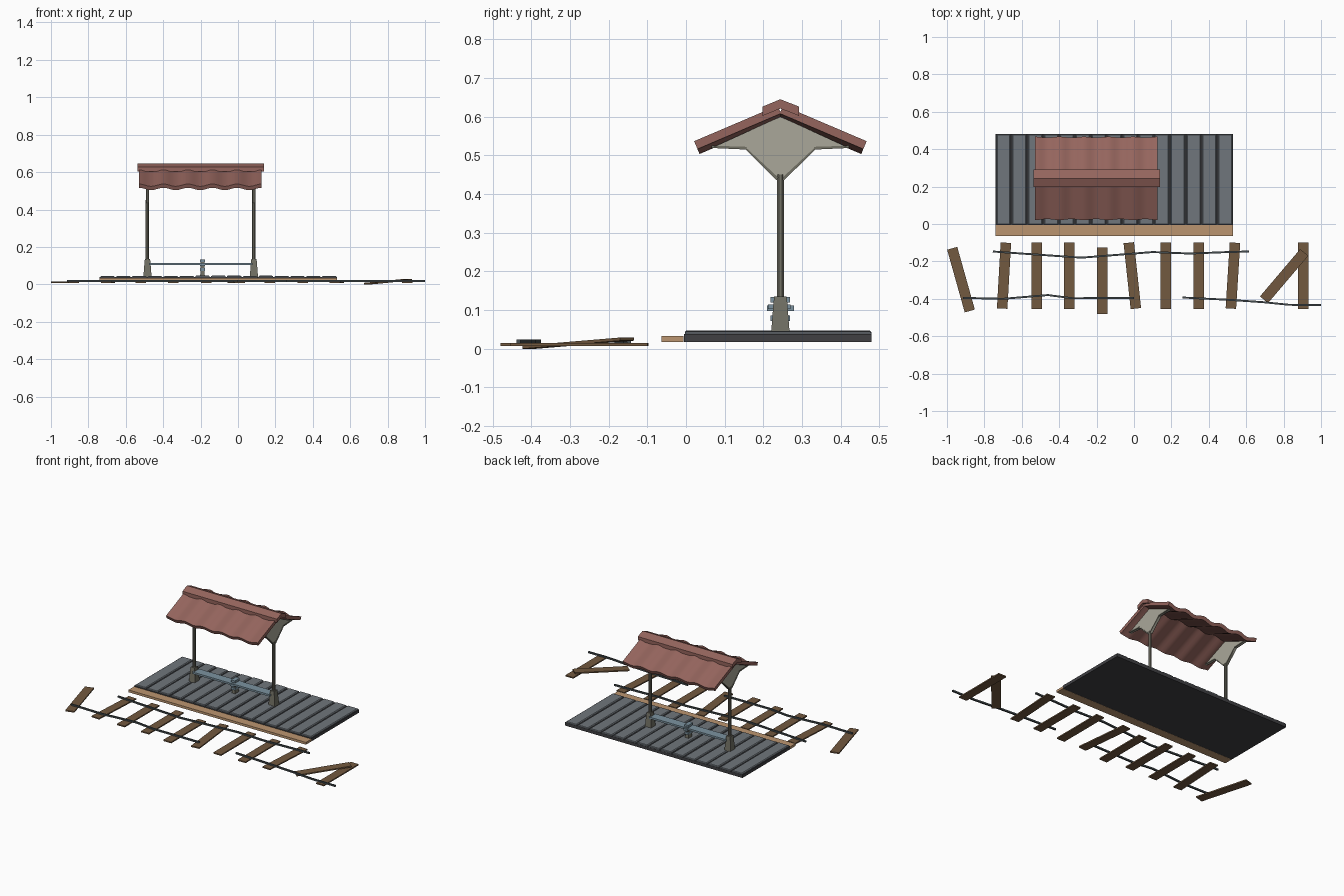
import bpy, bmesh, math, random
from mathutils import Vector

if "Cube" in bpy.data.objects:
    bpy.data.objects.remove(bpy.data.objects["Cube"])

random.seed(4)


def material(name, r, g, b):
    m = bpy.data.materials.new(name)
    m.diffuse_color = (r, g, b, 1)
    m.use_nodes = True
    m.node_tree.nodes["Principled BSDF"].inputs["Base Color"].default_value = m.diffuse_color
    return m


DARK = material("dark_base", 0.05, 0.05, 0.055)
SLATE = material("slate_planks", 0.16, 0.18, 0.20)
TAN = material("tan_edge", 0.50, 0.30, 0.16)
WOOD = material("old_wood", 0.17, 0.10, 0.05)
RAIL = material("rail_steel", 0.06, 0.075, 0.08)
ROOF = material("roof_red", 0.30, 0.13, 0.11)
PANEL = material("pale_panel", 0.40, 0.39, 0.32)
POST = material("post_olive", 0.17, 0.165, 0.13)
BENCH = material("bench_blue", 0.20, 0.29, 0.35)


def loft(name, rings, mat):
    """Closed solid through matching rings of points."""
    bm = bmesh.new()
    rows = [[bm.verts.new(p) for p in ring] for ring in rings]
    n = len(rows[0])
    for a, b in zip(rows, rows[1:]):
        for i in range(n):
            j = (i + 1) % n
            bm.faces.new((a[i], a[j], b[j], b[i]))
    bm.faces.new(rows[0])
    bm.faces.new(rows[-1][::-1])
    bmesh.ops.recalc_face_normals(bm, faces=bm.faces)
    me = bpy.data.meshes.new(name)
    bm.to_mesh(me)
    bm.free()
    me.materials.append(mat)
    ob = bpy.data.objects.new(name, me)
    bpy.context.collection.objects.link(ob)
    return ob


def rect(x, y, z, w, d):
    return [(x - w/2, y - d/2, z), (x + w/2, y - d/2, z),
            (x + w/2, y + d/2, z), (x - w/2, y + d/2, z)]


def box(name, x0, x1, y0, y1, z0, z1, mat):
    c = ((x0 + x1)/2, (y0 + y1)/2)
    return loft(name, [rect(*c, z, x1 - x0, y1 - y0) for z in (z0, z1)], mat)


def profile_x(name, pts, x0, x1, mat):
    """Extrude a (y, z) outline along x."""
    return loft(name, [[(x, y, z) for y, z in pts] for x in (x0, x1)], mat)


def sweep(name, path, w, h, mat):
    """Rectangular bar along a path."""
    path = [Vector(p) for p in path]
    rings = []
    for i, p in enumerate(path):
        t = path[min(i + 1, len(path) - 1)] - path[max(i - 1, 0)]
        s = Vector((-t.y, t.x, 0)).normalized() * w/2
        u = Vector((0, 0, h/2))
        rings.append([p - s - u, p + s - u, p + s + u, p - s + u])
    return loft(name, rings, mat)


# Platform: dark slab, bevelled planks, front edge board
X0, X1, N = -0.74, 0.53, 15
box("platform_base", X0, X1, -0.005, 0.48, 0.018, 0.038, DARK)
pitch = (X1 - X0) / N
for i in range(N):
    x = X0 + (i + 0.5) * pitch
    top = 0.045 + random.uniform(-0.001, 0.003)
    w = pitch - 0.008
    loft("platform_plank", [rect(x, 0.238, 0.036, w, 0.482), rect(x, 0.238, top - 0.004, w, 0.482),
                            rect(x, 0.238, top, w - 0.01, 0.474)], SLATE)
box("platform_edge_board", X0, X1, -0.063, -0.006, 0.018, 0.033, TAN)

# Track ties, one of them leaning on its neighbour
ties = [(-0.972, -0.13, -0.878, -0.465), (-0.685, -0.10, -0.705, -0.452), (-0.52, -0.10, -0.52, -0.455),
        (-0.347, -0.10, -0.347, -0.455), (-0.17, -0.125, -0.17, -0.48), (-0.028, -0.10, 0.010, -0.452),
        (0.17, -0.10, 0.17, -0.455), (0.345, -0.10, 0.345, -0.455), (0.54, -0.10, 0.518, -0.452),
        (0.905, -0.10, 0.905, -0.455)]
for a, b, c, d in ties:
    sweep("track_tie", [(a, b, 0.0105), (c, d, 0.0105)], 0.056, 0.008, WOOD)
sweep("leaning_tie", [(0.91, -0.152, 0.025), (0.695, -0.405, 0.004)], 0.056, 0.008, WOOD)

# Bent rails
rails = {
    "back_rail": [(-0.755, -0.147), (-0.6, -0.158), (-0.28, -0.18), (0.1, -0.15), (0.3, -0.158),
                  (0.5, -0.15), (0.615, -0.147)],
    "front_rail_left": [(-0.915, -0.395), (-0.7, -0.4), (-0.46, -0.38), (-0.33, -0.397), (0.0, -0.395)],
    "front_rail_right": [(0.26, -0.393), (0.5, -0.405), (0.69, -0.418), (0.83, -0.432), (1.0, -0.433)]}
for name, pts in rails.items():
    sweep(name, [(x, y, 0.0185) for x, y in pts], 0.010, 0.010, RAIL)

# Posts with tapered feet and gable brackets
YC = 0.244
for x, side in ((-0.484, "left"), (0.085, "right")):
    loft(side + "_post_foot", [rect(x, YC, 0.040, 0.044, 0.048), rect(x, YC, 0.118, 0.032, 0.036),
                               rect(x, YC, 0.135, 0.028, 0.032)], POST)
    ring = [(x + 0.010 * math.cos(k*math.pi/4 + math.pi/8),
             YC + 0.010 * math.sin(k*math.pi/4 + math.pi/8)) for k in range(8)]
    loft(side + "_post", [[(a, b, z) for a, b in ring] for z in (0.13, 0.45)], POST)
    half = [(0.010, 0.436), (0.090, 0.515), (0.178, 0.519)]
    outline = [(YC + a, b) for a, b in half] + [(YC, 0.600)] + [(YC - a, b) for a, b in half[::-1]]
    profile_x(side + "_gable_panel", outline, x - 0.006, x + 0.006, PANEL)
    for s in (-1, 1):
        for (a, b), (c, d) in zip(half, half[1:]):
            profile_x(side + "_gable_rim", [(YC + s*a, b), (YC + s*c, d), (YC + s*c, d + 0.006),
                                            (YC + s*(a - 0.004), b + 0.007)], x - 0.009, x + 0.009, POST)

# Bench between the posts with a clamped centre support
box("bench_seat", -0.475, 0.077, 0.212, 0.270, 0.103, 0.115, BENCH)
loft("bench_support", [rect(-0.19, YC, z, w, d) for z, w, d in
                       ((0.040, 0.026, 0.040), (0.075, 0.020, 0.034), (0.128, 0.020, 0.034))], POST)
for z, d in ((0.072, 0.050), (0.098, 0.070), (0.120, 0.050)):
    box("bench_clamp", -0.204, -0.176, YC - d/2, YC + d/2, z, z + 0.014, BENCH)

# Corrugated roof slopes
RX0, RX1, WAVES, STEPS = -0.53, 0.126, 5, 40
run, rise = 0.216, 0.092
length = math.hypot(run, rise)
nz, ny = run / length, rise / length
for s, side in ((-1, "front"), (1, "back")):
    rings = []
    for i in range(STEPS + 1):
        f = i / STEPS
        off = 0.007 * math.cos(2 * math.pi * WAVES * f)
        lo, hi = off - 0.011, off + 0.011
        rings.append([(RX0 + f * (RX1 - RX0), YC + s * (a + ny * k), z + nz * k)
                      for a, z, k in ((run, 0.520, hi), (run, 0.520, lo), (0, 0.612, lo), (0, 0.612, hi))])
    ob = loft(side + "_roof_slope", rings, ROOF)
    bpy.context.view_layer.objects.active = ob
    ob.select_set(True)
    bpy.ops.object.shade_smooth_by_angle(angle=math.radians(30))
    ob.select_set(False)

# Ridge cap
profile_x("roof_ridge_cap", [(0.198, 0.626), (YC, 0.645), (0.292, 0.626), (0.292, 0.602),
                             (YC, 0.621), (0.198, 0.602)], -0.536, 0.140, ROOF)
